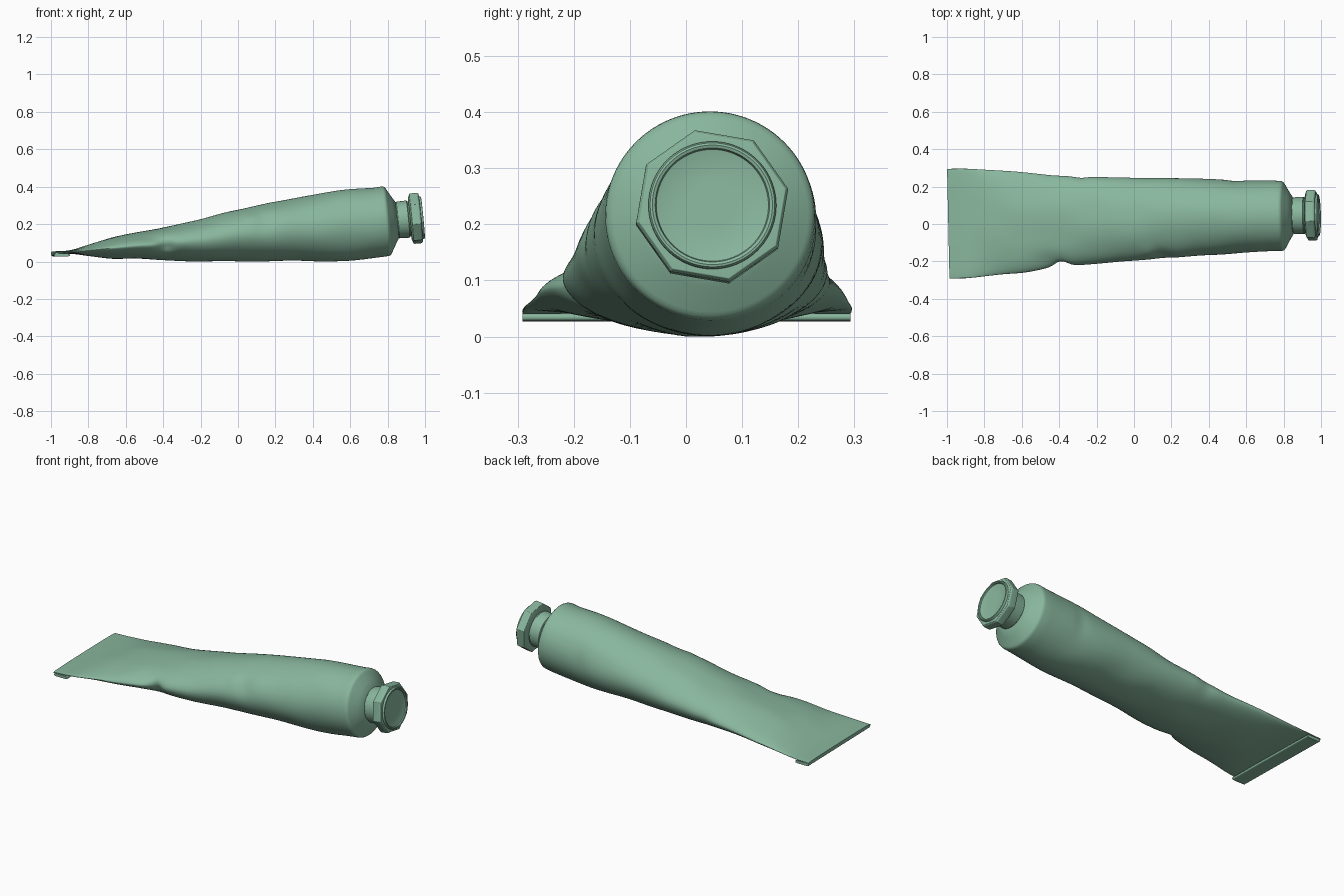
import bpy, bmesh
from math import sin, cos, pi, exp, radians, copysign
from mathutils import Vector, noise

if "Cube" in bpy.data.objects:
    bpy.data.objects.remove(bpy.data.objects["Cube"])

SEG = 96
# cap axis: slightly tilted up and sideways
ORIGIN = Vector((0.785, 0.043, 0.215))
AXIS = Vector((0.995, 0.02, 0.096)).normalized()
SIDE = (Vector((0, 1, 0)) - AXIS * AXIS.y).normalized()
UP = AXIS.cross(SIDE).normalized()

GREEN = bpy.data.materials.new("green_paint")
GREEN.diffuse_color = (0.25, 0.47, 0.34, 1)
GREEN.use_nodes = True
GREEN.node_tree.nodes["Principled BSDF"].inputs["Base Color"].default_value = GREEN.diffuse_color


def ring(d, r, n=SEG, turn=0.0):
    c = ORIGIN + AXIS * d
    return [c + SIDE * (r * cos(turn + 2 * pi * i / n)) + UP * (r * sin(turn + 2 * pi * i / n))
            for i in range(n)]


def loft(name, rings, angle=35, bevel=0):
    bm = bmesh.new()
    rows = [[bm.verts.new(p) for p in r] for r in rings]
    for a, b in zip(rows, rows[1:]):
        n = len(a)
        for i in range(n):
            j = (i + 1) % n
            bm.faces.new((a[i], a[j], b[j], b[i]))
    bm.faces.new(rows[0][::-1])
    bm.faces.new(rows[-1])
    bmesh.ops.recalc_face_normals(bm, faces=bm.faces)
    me = bpy.data.meshes.new(name)
    bm.to_mesh(me)
    bm.free()
    me.materials.append(GREEN)
    ob = bpy.data.objects.new(name, me)
    bpy.context.collection.objects.link(ob)
    if bevel:
        m = ob.modifiers.new("bevel", 'BEVEL')
        m.width, m.segments, m.limit_method = bevel, 2, 'ANGLE'
    bpy.ops.object.select_all(action='DESELECT')
    ob.select_set(True)
    bpy.context.view_layer.objects.active = ob
    bpy.ops.object.shade_smooth_by_angle(angle=radians(angle))
    return ob


# body stations: x, y min, y max, z min, z max, edge sharpness
ST = [(-0.993, -0.292, 0.295, 0.036, 0.054, 0.4),
      (-0.90, -0.289, 0.296, 0.041, 0.060, 0.7),
      (-0.80, -0.280, 0.291, 0.030, 0.089, 1.1),
      (-0.68, -0.267, 0.284, 0.017, 0.126, 1.2),
      (-0.55, -0.252, 0.272, 0.015, 0.152, 1.18),
      (-0.40, -0.228, 0.260, 0.008, 0.180, 1.12),
      (-0.20, -0.211, 0.252, 0.001, 0.227, 1.07),
      (0.00, -0.196, 0.248, 0.001, 0.276, 1.03),
      (0.20, -0.180, 0.243, 0.002, 0.317, 1.01),
      (0.40, -0.166, 0.240, 0.002, 0.350, 1.0),
      (0.57, -0.153, 0.232, 0.003, 0.381, 1.0),
      (0.75, -0.144, 0.232, 0.024, 0.395, 1.0)]

# dents: centre, size along x / y / z, push
DENTS = [((-0.39, -0.22, 0.085), (0.045, 0.08, 0.04), (0, 0.031, 0.0)),
         ((-0.46, -0.20, 0.13), (0.08, 0.06, 0.04), (0, 0.005, -0.005)),
         ((0.15, -0.17, 0.22), (0.06, 0.05, 0.07), (0, 0.008, -0.003)),
         ((0.08, -0.15, 0.24), (0.04, 0.04, 0.05), (0, -0.004, 0.003)),
         ((-0.28, 0.25, 0.11), (0.05, 0.06, 0.07), (0, -0.009, 0)),
         ((0.54, 0.24, 0.20), (0.04, 0.05, 0.09), (0, -0.005, 0)),
         ((-0.05, 0.20, 0.20), (0.10, 0.08, 0.06), (0, -0.004, -0.005))]


def station(x):
    k = max(i for i in range(len(ST) - 1) if ST[i][0] <= x + 1e-6)
    p0, p1, p2, p3 = (ST[min(max(k + o, 0), len(ST) - 1)] for o in (-1, 0, 1, 2))
    h = p2[0] - p1[0]
    t = (x - p1[0]) / h
    out = []
    for a, b, c, d in zip(p0, p1, p2, p3):
        m1 = (c - a) / (p2[0] - p0[0]) * h
        m2 = (d - b) / (p3[0] - p1[0]) * h
        out.append((2*t**3 - 3*t*t + 1)*b + (t**3 - 2*t*t + t)*m1
                   + (3*t*t - 2*t**3)*c + (t**3 - t*t)*m2)
    return out[1:]


def body_ring(x):
    y0, y1, z0, z1, p = station(x)
    cy, w, cz, h = (y0 + y1) / 2, (y1 - y0) / 2, (z0 + z1) / 2, (z1 - z0) / 2
    blend = (x + 1) / 1.8
    fade = max(0, min(1, (x + 0.92) / 0.25)) * max(0, min(1, (0.72 - x) / 0.25))
    pts = []
    for i in range(SEG):
        a = 2 * pi * i / SEG
        s = sin(a)
        v = Vector((x, cy + w * cos(a), cz + h * copysign(abs(s) ** p, s) if abs(s) > 1e-6 else cz))
        out = Vector((0, cos(a), s))
        push = out * (fade * 0.005 * noise.noise(Vector((v.x * 5, v.y * 7, v.z * 7))))
        for c, sz, f in DENTS:
            e = sum(((v[j] - c[j]) / sz[j]) ** 2 for j in range(3))
            push += Vector(f) * exp(-e)
        v += push
        v.z = max(v.z, 0.0)
        v.x += -(v.z - cz) * 0.097 * blend - (1 - blend) * 0.022 * v.y
        pts.append(v)
    return pts


# squeezed tube body running into the rounded shoulder
N = 120
x0, x1 = ST[0][0], ST[-1][0]
rings = [body_ring(x0 + (x1 - x0) * i / N) for i in range(N + 1)]
rings += [ring(d, r) for d, r in ((0.0, 0.187), (0.009, 0.1855), (0.016, 0.181),
                                  (0.021, 0.174), (0.045, 0.132), (0.066, 0.097))]
loft("tube_body", rings)

# crimped tail, folded under and rolled
fold = []
for i in range(25):
    y = -0.291 + 0.584 * i / 24
    skew = -0.022 * y
    sec = []
    for k in range(24):
        a = 2 * pi * k / 24
        c, s = cos(a), sin(a)
        sec.append(Vector((-0.948 + skew + 0.043 * copysign(abs(c) ** 0.35, c), y,
                           0.0345 + 0.0075 * copysign(abs(s) ** 0.6, s))))
    fold.append(sec)
loft("tail_fold", fold, 50)

# neck, plain sleeve
loft("neck", [ring(d, r) for d, r in ((0.05, 0.096), (0.068, 0.096), (0.070, 0.098),
                                      (0.125, 0.100), (0.128, 0.094), (0.150, 0.094))])

# eight-sided cap
T = radians(12.8)
loft("cap", [ring(d, r, 8, T) for d, r in ((0.134, 0.112), (0.143, 0.137), (0.149, 0.139),
                                           (0.184, 0.139), (0.192, 0.134), (0.194, 0.118))],
     25, 0.001)

# round raised lip with a sunken disc
loft("cap_lip", [ring(d, r) for d, r in ((0.185, 0.114), (0.199, 0.114), (0.204, 0.111),
                                         (0.205, 0.107), (0.203, 0.102), (0.197, 0.100),
                                         (0.196, 0.098), (0.196, 0.04))])
